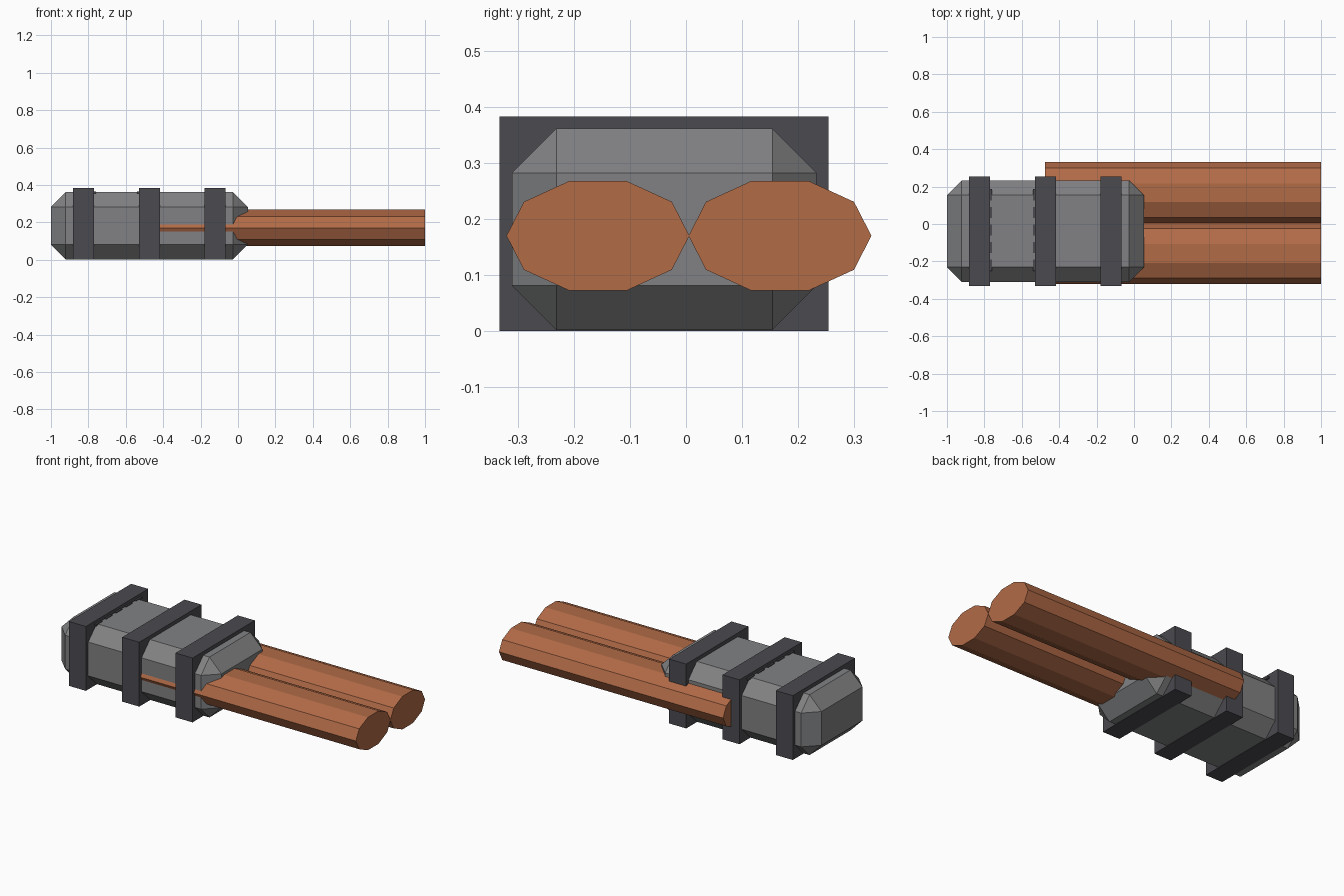
import bpy, bmesh, math
from mathutils import Matrix

if "Cube" in bpy.data.objects:
    bpy.data.objects.remove(bpy.data.objects["Cube"])


def material(name, rgb):
    m = bpy.data.materials.new(name)
    m.diffuse_color = (*rgb, 1)
    m.use_nodes = True
    m.node_tree.nodes["Principled BSDF"].inputs["Base Color"].default_value = m.diffuse_color
    return m


GREY = material("grey_steel", (0.22, 0.222, 0.228))
DARK = material("dark_steel", (0.07, 0.068, 0.08))
COPPER = material("copper", (0.44, 0.145, 0.062))


def finish(name, bm, mat):
    me = bpy.data.meshes.new(name)
    bm.normal_update()
    bm.to_mesh(me)
    bm.free()
    me.materials.append(mat)
    ob = bpy.data.objects.new(name, me)
    bpy.context.collection.objects.link(ob)
    return ob


def box(name, lo, hi, mat, bevel=0):
    bm = bmesh.new()
    size = [h - l for l, h in zip(lo, hi)]
    mid = [(h + l) / 2 for l, h in zip(lo, hi)]
    bmesh.ops.create_cube(bm, size=1, matrix=Matrix.Translation(mid) @ Matrix.Diagonal((*size, 1)))
    if bevel:
        bmesh.ops.bevel(bm, geom=bm.edges[:], offset=bevel, offset_type='OFFSET',
                        segments=1, profile=0.5, affect='EDGES')
    return finish(name, bm, mat)


def rod(name, x0, x1, y, z, ry, rz, mat):
    # ten-sided flattened cylinder along x, with a corner on each side
    bm = bmesh.new()
    ring = [bm.verts.new((x0, y + ry * math.cos(math.tau * i / 10),
                          z + rz * math.sin(math.tau * i / 10))) for i in range(10)]
    face = bm.faces.new(ring)
    ext = bmesh.ops.extrude_face_region(bm, geom=[face], use_keep_orig=True)
    verts = [g for g in ext["geom"] if isinstance(g, bmesh.types.BMVert)]
    bmesh.ops.translate(bm, verts=verts, vec=(x1 - x0, 0, 0))
    bmesh.ops.recalc_face_normals(bm, faces=bm.faces[:])
    return finish(name, bm, mat)


# chamfered housing
box("housing", (-1, -0.31, 0.002), (0.053, 0.233, 0.361), GREY, 0.079)

# three square bands around the housing
for i in range(3):
    x = -0.825 + 0.351 * i
    box(f"band_{i + 1}", (x - 0.056, -0.332, 0), (x + 0.056, 0.254, 0.383), DARK)

# two copper rods
for i, y in enumerate((-0.157, 0.1675)):
    rod(f"copper_rod_{i + 1}", -0.475, 1, y, 0.17, 0.163, 0.103, COPPER)

# small teeth along the first two bands
for x in (-0.769, -0.54):
    for i in range(5):
        y = -0.22 + 0.094 * i
        box("band_tooth", (x, y - 0.03, 0.355), (x + 0.01, y + 0.03, 0.366), DARK)
